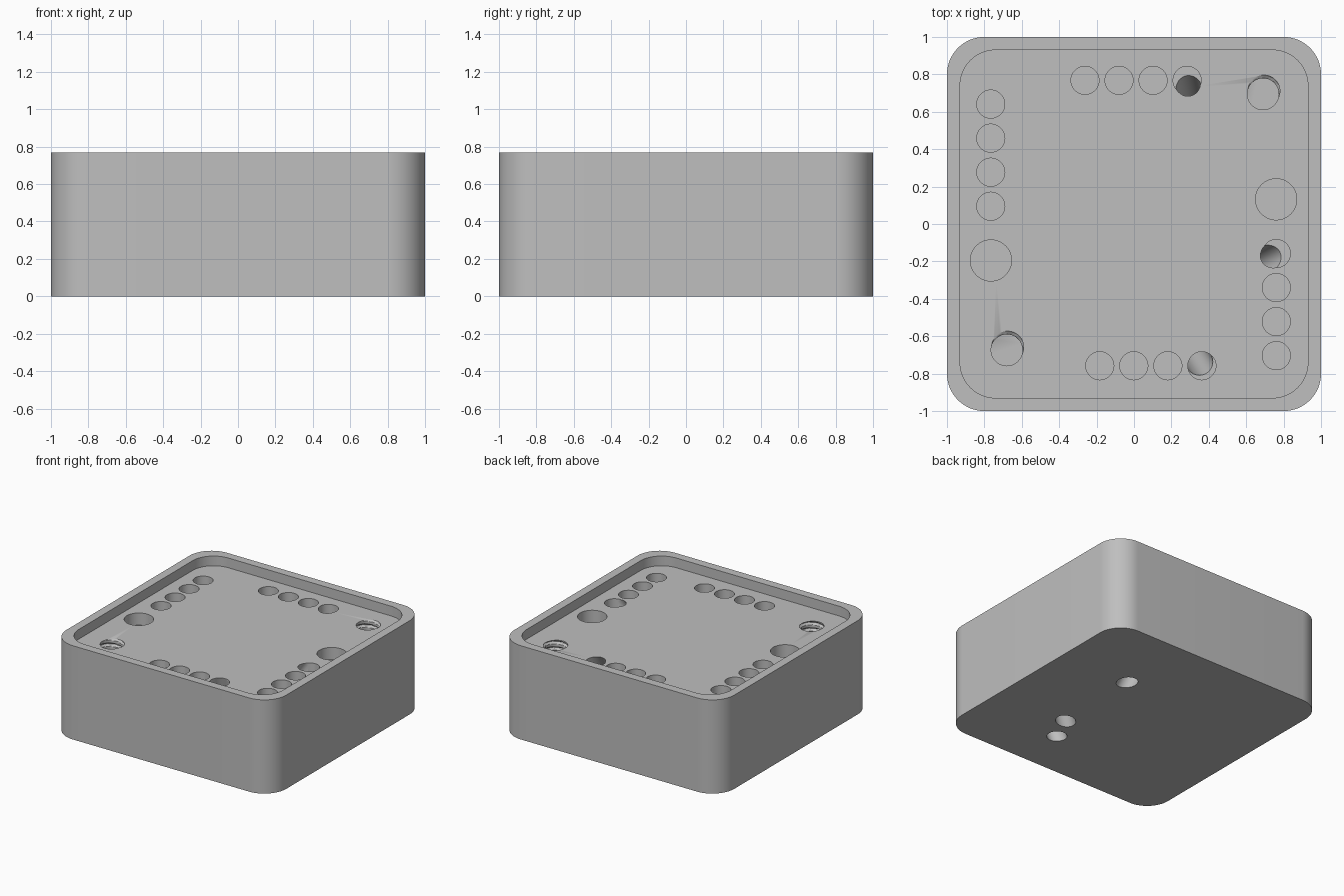
import bpy, bmesh, math
from mathutils import Vector

HEIGHT, FLOOR, POCKET, R_PIN, SEG = 0.77, 0.69, 0.1, 0.075, 48

cube = bpy.data.objects.get("Cube")
if cube:
    bpy.data.objects.remove(cube, do_unlink=True)

grey = bpy.data.materials.new("plain_grey")
grey.use_nodes = True
colour = (0.52, 0.52, 0.52, 1)
grey.diffuse_color = colour
grey.node_tree.nodes["Principled BSDF"].inputs["Base Color"].default_value = colour


def make_object(name, bm):
    bmesh.ops.recalc_face_normals(bm, faces=bm.faces)
    mesh = bpy.data.meshes.new(name)
    bm.to_mesh(mesh)
    bm.free()
    mesh.materials.append(grey)
    obj = bpy.data.objects.new(name, mesh)
    bpy.context.collection.objects.link(obj)
    return obj


def loft(name, rings):
    """Closed solid through a stack of equal-length point rings."""
    bm = bmesh.new()
    loops = [[bm.verts.new(p) for p in ring] for ring in rings]
    for low, high in zip(loops, loops[1:]):
        for i in range(len(low)):
            j = (i + 1) % len(low)
            bm.faces.new((low[i], low[j], high[j], high[i]))
    bm.faces.new(loops[0][::-1])
    bm.faces.new(loops[-1])
    return make_object(name, bm)


def rounded_square(half, radius, z, steps=16):
    points = []
    for corner, (sx, sy) in enumerate(((1, 1), (-1, 1), (-1, -1), (1, -1))):
        for k in range(steps + 1):
            a = (corner + k / steps) * math.pi / 2
            points.append((sx * (half - radius) + radius * math.cos(a),
                           sy * (half - radius) + radius * math.sin(a), z))
    return points


def cylinder(name, start, end, radius):
    start, end = Vector(start), Vector(end)
    turn = (end - start).to_track_quat('Z', 'Y')
    circle = [turn @ Vector((radius * math.cos(a), radius * math.sin(a), 0))
              for a in (2 * math.pi * i / SEG for i in range(SEG))]
    return loft(name, [[p + c for c in circle] for p in (start, end)])


def threaded_cutter(x, y, depth=0.3, minor=0.084, groove=0.018, pitch=0.05):
    rings = []
    count = 64
    for k in range(count + 1):
        z = FLOOR - depth + (depth + 0.02) * k / count
        ring = []
        for i in range(SEG):
            a = 2 * math.pi * i / SEG
            wave = math.cos(a - math.radians(75) - 2 * math.pi * (z - FLOOR) / pitch)
            r = minor + groove * max(0, wave)
            ring.append((x + r * math.cos(a), y + r * math.sin(a), z))
        rings.append(ring)
    return loft("thread_cutter", rings)


def pocket(x, y, radius):
    return cylinder("pocket_cutter", (x, y, FLOOR - POCKET), (x, y, FLOOR + 0.03), radius)


# Body block and the shallow lid recess
body = loft("housing", [rounded_square(1, 0.2, z) for z in (0, HEIGHT)])
cutters = [loft("recess_cutter", [rounded_square(0.93, 0.19, z) for z in (FLOOR, HEIGHT + 0.1)])]

# Four rows of small round pockets
for k in range(4):
    s = 0.182 * k
    for x, y in ((-0.262 + s, 0.768), (-0.183 + s, -0.758),
                 (-0.766, 0.095 + s), (0.761, -0.158 - s)):
        cutters.append(pocket(x, y, R_PIN))

# Two large pockets
cutters += [pocket(0.76, 0.132, 0.11), pocket(-0.765, -0.195, 0.11)]

# Slanted channels from the end pockets through the underside
for top, bottom in (((0.284, 0.768), (0.37, 0.36)),
                    ((0.761, -0.158), (0.35, -0.375)),
                    ((0.363, -0.758), (0.255, -0.59))):
    start = Vector((*top, FLOOR))
    run = Vector((*bottom, 0)) - start
    cutters.append(cylinder("channel_cutter", start + run * 0.03, start + run * 1.15, 0.073))

# Threaded corner holes
cutters += [threaded_cutter(0.69, 0.695), threaded_cutter(-0.68, -0.674)]

bpy.ops.object.select_all(action='DESELECT')
bpy.context.view_layer.objects.active = body
body.select_set(True)
for cutter in cutters:
    cutter.hide_render = True
    mod = body.modifiers.new("cut", 'BOOLEAN')
    mod.operation, mod.solver, mod.object = 'DIFFERENCE', 'EXACT', cutter
    bpy.ops.object.modifier_apply(modifier=mod.name)
    bpy.data.objects.remove(cutter, do_unlink=True)

bpy.ops.object.shade_smooth_by_angle(angle=math.radians(30))
